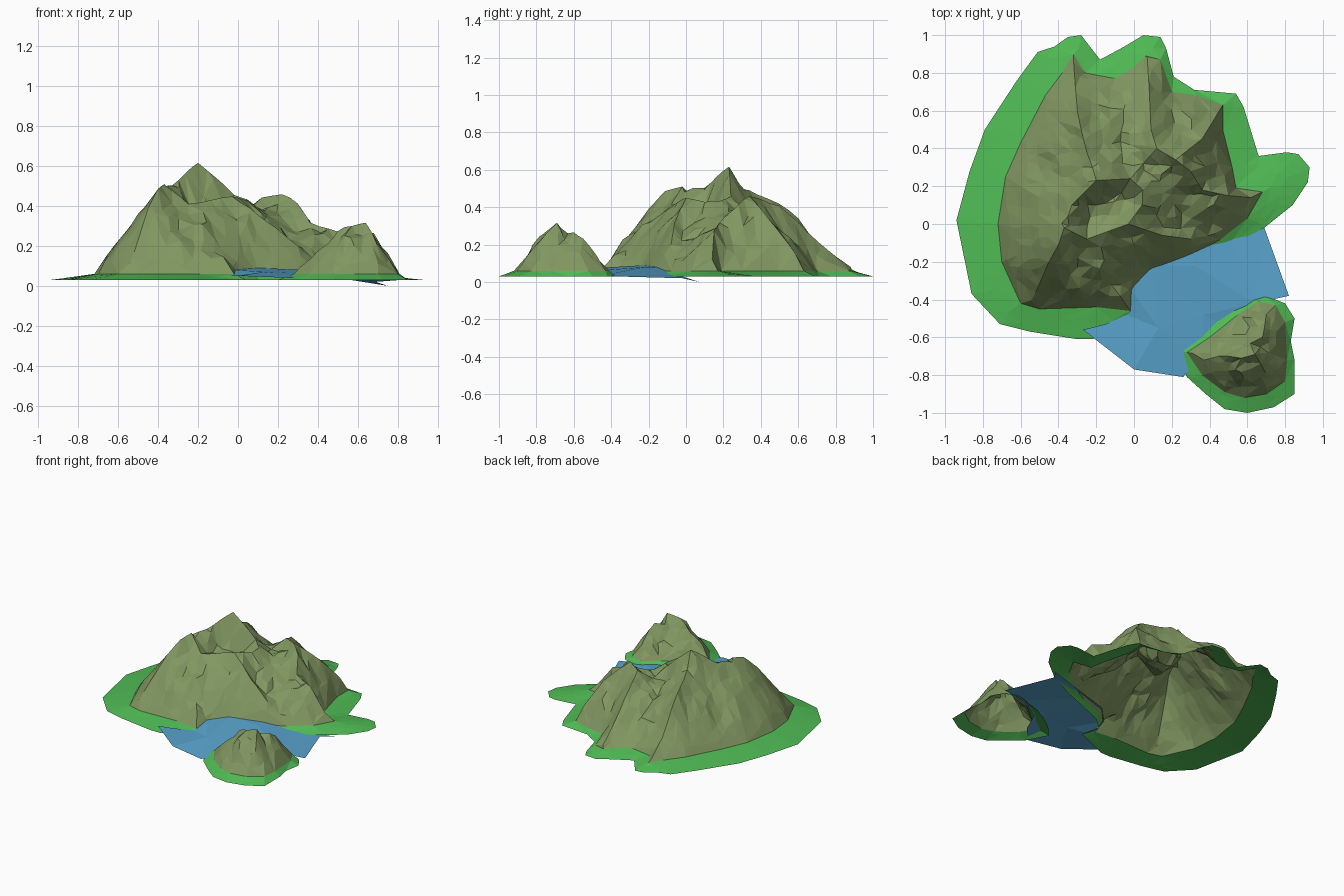
import bpy, random
from mathutils import Vector, noise
from mathutils.geometry import delaunay_2d_cdt, intersect_point_line

if "Cube" in bpy.data.objects:
    bpy.data.objects.remove(bpy.data.objects["Cube"])

random.seed(4)


def material(name, rgb):
    m = bpy.data.materials.new(name)
    m.diffuse_color = (*rgb, 1)
    m.use_nodes = True
    m.node_tree.nodes["Principled BSDF"].inputs["Base Color"].default_value = m.diffuse_color
    return m


GRASS = material("grass", (0.08, 0.5, 0.09))
ROCK = material("rock", (0.22, 0.31, 0.12))
WATER = material("water", (0.1, 0.37, 0.61))


def add_mesh(name, verts, faces, mat):
    used = sorted({i for f in faces for i in f})
    remap = {v: i for i, v in enumerate(used)}
    me = bpy.data.meshes.new(name)
    me.from_pydata([verts[i] for i in used], [], [[remap[i] for i in f] for f in faces])
    me.materials.append(mat)
    bpy.context.collection.objects.link(bpy.data.objects.new(name, me))


def closest(p, a, b):
    q, t = intersect_point_line(p, a, b)
    t = min(1, max(0, t))
    return (p - (a + (b - a) * t)).length, t


def edge_dist(p, poly):
    return min(closest(p, poly[i - 1], poly[i])[0] for i in range(len(poly)))


def inside(p, poly):
    c = False
    for i in range(len(poly)):
        a, b = poly[i - 1], poly[i]
        if (a.y > p.y) != (b.y > p.y) and p.x < a.x + (p.y - a.y) * (b.x - a.x) / (b.y - a.y):
            c = not c
    return c


def ridge_height(p, segs):
    # distance to the nearest ridge line and the blended crest height there
    near, wsum, hsum = 9, 0, 0
    for a, b in segs:
        d, t = closest(p, a.xy, b.xy)
        w = 1 / (d + 0.004) ** 3
        near, wsum, hsum = min(near, d), wsum + w, hsum + w * (a.z + (b.z - a.z) * t)
    return near, hsum / wsum


def island(name, shore, foot, ridges, step, crag):
    shore, foot = [Vector(p) for p in shore], [Vector(p) for p in foot]
    segs = [(Vector(r[i]), Vector(r[i + 1])) for r in ridges for i in range(len(r) - 1)]
    pts = shore + foot
    n, m = len(shore), len(foot)
    edges = [(i, (i + 1) % n) for i in range(n)] + [(n + i, n + (i + 1) % m) for i in range(m)]
    # crest points, then jittered slope points
    for a, b in segs:
        k = max(1, round((b - a).length / step))
        pts += [(a + (b - a) * i / k).xy for i in range(k + 1)]
    x = -1.0
    while x < 1:
        y = -1.0
        while y < 1:
            p = Vector((x + random.uniform(-.35, .35) * step, y + random.uniform(-.35, .35) * step))
            if inside(p, shore) and min(edge_dist(p, shore), edge_dist(p, foot)) > step * .4:
                if not inside(p, foot) or ridge_height(p, segs)[0] > step * .35:
                    pts.append(p)
            y += step
        x += step
    vs, _, fs, *_ = delaunay_2d_cdt(pts, edges, [], 1, 1e-4)
    verts = []
    for p in vs:
        de = edge_dist(p, foot)
        if de < 1e-4 or not inside(p, foot):
            ds = edge_dist(p, shore)
            z = .03 + .03 * ds / (ds + de + 1e-5)
        else:
            dr, h = ridge_height(p, segs)
            t = (de / (de + dr + 1e-5)) ** .87
            z = .06 + (h - .06) * t
            rough = noise.noise((p.x * 11, p.y * 11, 3)) + .5 * noise.noise((p.x * 25, p.y * 25, 7))
            # the west flank is smoother than the east
            z += crag * rough * min(1, de * 8) * min(1, .3 + dr * 12) * (.5 if p.x < -.3 else 1)
        verts.append((p.x, p.y, z))
    rock, grass = [], []
    for f in fs:
        c = sum((vs[i] for i in f), Vector((0, 0))) / len(f)
        if inside(c, shore):
            (rock if inside(c, foot) else grass).append(f)
    add_mesh(name + "_rock", verts, rock, ROCK)
    add_mesh(name + "_grass", verts, grass, GRASS)


# Main island: shoreline, foot of the rock, ridge crests
island(
    "main_island",
    [(-.94, .02), (-.87, .28), (-.79, .5), (-.62, .76), (-.51, .91), (-.42, .94), (-.35, .99), (-.28, 1),
     (-.18, .87), (-.05, .94), (.05, 1), (.14, .99), (.17, .93), (.21, .78), (.32, .71), (.54, .69),
     (.58, .62), (.66, .36), (.81, .38), (.87, .37), (.93, .3), (.92, .22), (.84, .1), (.69, -.02),
     (.5, -.12), (.3, -.2), (.1, -.28), (.01, -.36), (.04, -.5), (-.22, -.61), (-.3, -.61), (-.55, -.57),
     (-.71, -.53), (-.86, -.37)],
    [(-.72, 0), (-.68, .25), (-.6, .43), (-.47, .68), (-.38, .8), (-.32, .9), (-.26, .8), (-.1, .77),
     (0, .83), (.06, .89), (.14, .87), (.2, .7), (.33, .68), (.47, .63), (.47, .5), (.52, .3), (.54, .19),
     (.68, .17), (.6, .03), (.46, -.08), (.3, -.17), (.1, -.25), (0, -.35), (-.02, -.46), (-.2, -.44),
     (-.5, -.45), (-.6, -.42), (-.7, -.2)],
    [[(-.32, .86, .08), (-.31, .72, .18), (-.3, .6, .34), (-.28, .5, .42), (-.25, .38, .47), (-.22, .3, .5),
      (-.2, .23, .62), (-.33, .1, .5), (-.37, -.02, .51), (-.4, -.11, .49), (-.45, -.2, .39), (-.52, -.36, .17)],
     [(-.37, -.02, .51), (-.25, -.08, .41), (-.03, 0, .45), (.08, .15, .41), (-.02, .24, .46), (-.2, .23, .62)],
     [(-.03, 0, .45), (.15, -.06, .32), (.3, -.08, .2)],
     [(-.2, .1, .39), (-.05, .13, .37)],
     [(-.02, .24, .46), (.05, .32, .38), (.12, .4, .44)],
     [(.07, .88, .08), (.08, .72, .2), (.09, .5, .41), (.12, .4, .44), (.22, .34, .46), (.3, .28, .42),
      (.36, .18, .32), (.5, .15, .27), (.62, .14, .12)],
     [(.22, .34, .46), (.36, .45, .33), (.44, .58, .16)]],
    .055, .045)

# Small island
island(
    "small_island",
    [(.2, -.66), (.28, -.57), (.38, -.5), (.47, -.45), (.62, -.4), (.7, -.38), (.8, -.42), (.85, -.5),
     (.83, -.62), (.85, -.72), (.85, -.9), (.74, -.97), (.6, -1), (.48, -.98), (.38, -.9), (.28, -.81)],
    [(.28, -.68), (.4, -.6), (.55, -.48), (.66, -.41), (.75, -.43), (.8, -.52), (.81, -.72), (.8, -.83),
     (.7, -.9), (.58, -.92), (.48, -.89), (.36, -.8)],
    [[(.37, -.72, .14), (.45, -.7, .22), (.5, -.7, .28), (.57, -.71, .31), (.64, -.69, .31), (.67, -.65, .24),
      (.68, -.6, .28), (.69, -.55, .23), (.7, -.48, .15)]],
    .045, .07)

# Channel of water between the islands, first 15 points are its rim
w = [(-.27, -.56, .05), (0, -.77, .05), (.26, -.81, .04), (.36, -.7, .045), (.44, -.52, .045), (.64, -.42, .04),
     (.82, -.38, .03), (.69, -.02, .02), (.75, .07, 0), (.5, -.05, .04), (.3, -.15, .08), (.1, -.22, .09),
     (-.02, -.34, .08), (-.04, -.48, .05), (-.15, -.53, .05), (.32, -.22, .08), (.37, -.48, .06), (.13, -.55, .07)]
vs, _, fs, ids, *_ = delaunay_2d_cdt([Vector(p[:2]) for p in w], [(i, (i + 1) % 15) for i in range(15)], [], 1, 1e-5)
add_mesh("water", [(v.x, v.y, w[o[0]][2]) for v, o in zip(vs, ids)], fs, WATER)
